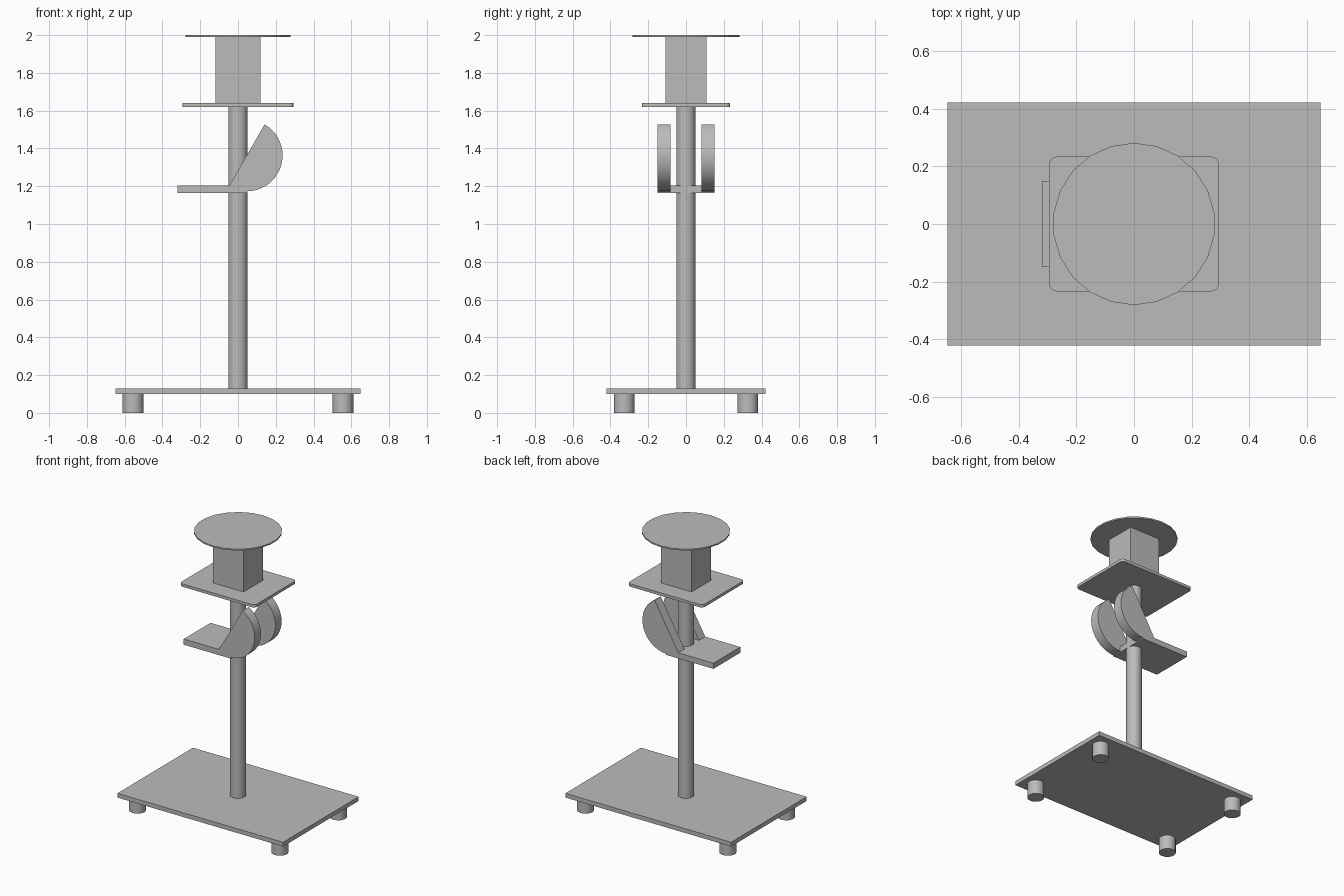
import bpy, bmesh
from math import cos, sin, pi, radians

default = bpy.data.objects.get("Cube")
if default:
    bpy.data.objects.remove(default, do_unlink=True)

# One plain grey for everything
grey = bpy.data.materials.new("plain grey")
grey.use_nodes = True
GREY = (0.5, 0.5, 0.5, 1)
grey.diffuse_color = GREY
grey.node_tree.nodes["Principled BSDF"].inputs["Base Color"].default_value = GREY


def finish(obj, smooth=False):
    obj.data.materials.append(grey)
    if smooth:
        bpy.ops.object.select_all(action="DESELECT")
        obj.select_set(True)
        bpy.context.view_layer.objects.active = obj
        bpy.ops.object.shade_smooth_by_angle(angle=radians(35))
    return obj


def prism(name, base, extrude, smooth=False):
    """Extrude a flat outline along a vector."""
    bm = bmesh.new()
    face = bm.faces.new([bm.verts.new(p) for p in base])
    top = bmesh.ops.extrude_face_region(bm, geom=[face])["geom"]
    moved = [v for v in top if isinstance(v, bmesh.types.BMVert)]
    bmesh.ops.translate(bm, verts=moved, vec=extrude)
    bmesh.ops.recalc_face_normals(bm, faces=bm.faces)
    mesh = bpy.data.meshes.new(name)
    bm.to_mesh(mesh)
    bm.free()
    obj = bpy.data.objects.new(name, mesh)
    bpy.context.collection.objects.link(obj)
    return finish(obj, smooth)


def slab(name, x0, x1, half_y, z0, z1):
    base = [(x0, -half_y, z0), (x1, -half_y, z0), (x1, half_y, z0), (x0, half_y, z0)]
    return prism(name, base, (0, 0, z1 - z0))


def cylinder(name, x, y, r, z0, z1, sides=22):
    ring = [pi / 2 + 2 * pi * i / sides for i in range(sides)]
    base = [(x + r * cos(a), y + r * sin(a), z0) for a in ring]
    return prism(name, base, (0, 0, z1 - z0), smooth=True)


# Base with four feet
slab("base", -0.648, 0.648, 0.422, 0.10, 0.13)
for side, sx in (("left", 1), ("right", -1)):
    for end, sy in (("front", -1), ("back", 1)):
        cylinder(f"{end}_{side}_foot", sx * 0.556, sy * 0.327, 0.055, 0, 0.10)

# Column and the shelf around it
cylinder("column", 0, 0, 0.051, 0.13, 1.62)
slab("shelf", -0.32, 0.05, 0.15, 1.165, 1.205)

# Pair of half discs flanking the column
arc = [radians(-120 + 180 * i / 24) for i in range(25)]
for name, y in (("front_half_disc", -0.15), ("back_half_disc", 0.081)):
    outline = [(0.046 + 0.19 * cos(a), y, 1.363 + 0.19 * sin(a)) for a in arc]
    prism(name, outline, (0, 0.069, 0), smooth=True)

# Upper plate with rounded corners
corner = 0.025
outline = []
for i, (sx, sy) in enumerate(((1, 1), (-1, 1), (-1, -1), (1, -1))):
    for k in range(6):
        a = (i + k / 5) * pi / 2
        outline.append((sx * (0.295 - corner) + corner * cos(a),
                        sy * (0.234 - corner) + corner * sin(a), 1.62))
prism("upper_plate", outline, (0, 0, 0.02), smooth=True)

# Block and round top
slab("block", -0.12, 0.12, 0.109, 1.64, 1.99)
cylinder("round_top", 0, 0, 0.282, 1.99, 2.0)
